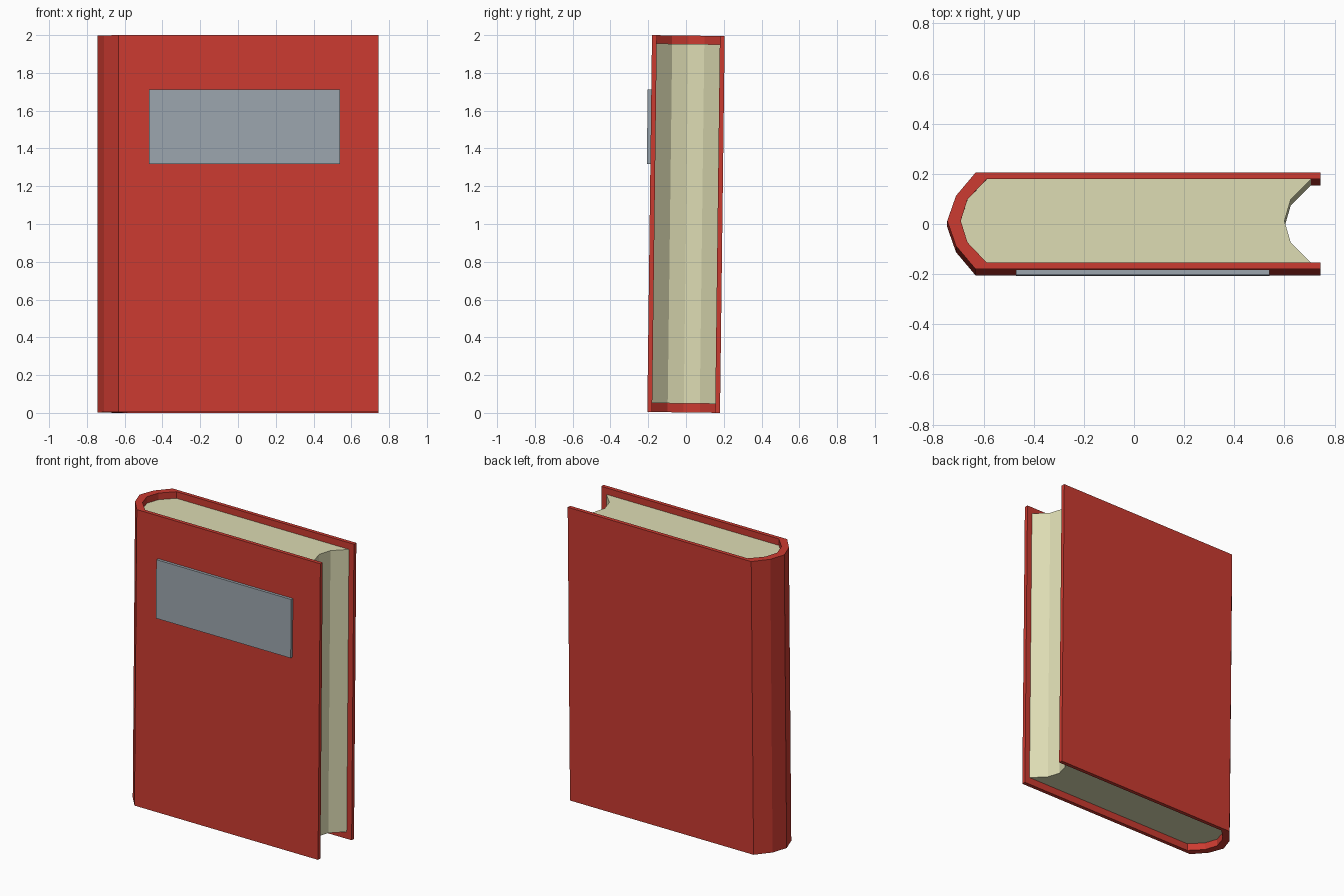
import bpy, bmesh
from mathutils import Matrix

if "Cube" in bpy.data.objects:
    bpy.data.objects.remove(bpy.data.objects["Cube"])

# The whole book leans back very slightly about its centre
LEAN = Matrix.Translation((0, 0, 1)) @ Matrix.Rotation(-0.0125, 4, 'X')


def material(name, rgb):
    m = bpy.data.materials.new(name)
    m.diffuse_color = (*rgb, 1)
    m.use_nodes = True
    m.node_tree.nodes["Principled BSDF"].inputs["Base Color"].default_value = m.diffuse_color
    return m


def prism(name, outline, z0, z1, mat):
    """Extrude a closed XY outline from z0 to z1 (relative to book centre)."""
    bm = bmesh.new()
    base = bm.faces.new([bm.verts.new((x, y, z0)) for x, y in outline])
    res = bmesh.ops.extrude_face_region(bm, geom=[base])
    top = [v for v in res['geom'] if isinstance(v, bmesh.types.BMVert)]
    bmesh.ops.translate(bm, verts=top, vec=(0, 0, z1 - z0))
    bmesh.ops.recalc_face_normals(bm, faces=bm.faces)
    bm.transform(LEAN)
    me = bpy.data.meshes.new(name)
    bm.to_mesh(me)
    bm.free()
    me.materials.append(mat)
    ob = bpy.data.objects.new(name, me)
    bpy.context.collection.objects.link(ob)
    return ob


def mirrored(half):
    """Complete a half profile (y > 0 down to y = 0) across y = 0."""
    return half + [(x, -y) for x, y in reversed(half) if y != 0]


red = material("cover_red", (0.6, 0.043, 0.03))
cream = material("page_cream", (0.72, 0.71, 0.45))
grey = material("label_grey", (0.33, 0.38, 0.42))

OUT, INN, H = 0.1925, 0.167, 0.9975
spine_outer = mirrored([(-0.632, OUT), (-0.71, 0.1), (-0.745, 0)])
spine_inner = mirrored([(-0.587, INN), (-0.664, 0.086), (-0.691, 0)])
fore_edge = mirrored([(0.706, INN), (0.625, 0.085), (0.6, 0)])

# Wrap-around cover: two boards and faceted spine
prism("cover", [(0.743, OUT)] + spine_outer + [(0.743, -OUT), (0.743, -INN)]
      + spine_inner[::-1] + [(0.743, INN)], -H, H, red)

# Page block with concave fore edge, recessed at top and bottom
prism("pages", spine_inner + fore_edge[::-1], -0.95, 0.953, cream)

# Title plate on the front board
prism("label", [(-0.47, -OUT + 0.002), (-0.47, -OUT - 0.019),
                (0.54, -OUT - 0.019), (0.54, -OUT + 0.002)], 0.315, 0.71, grey)
